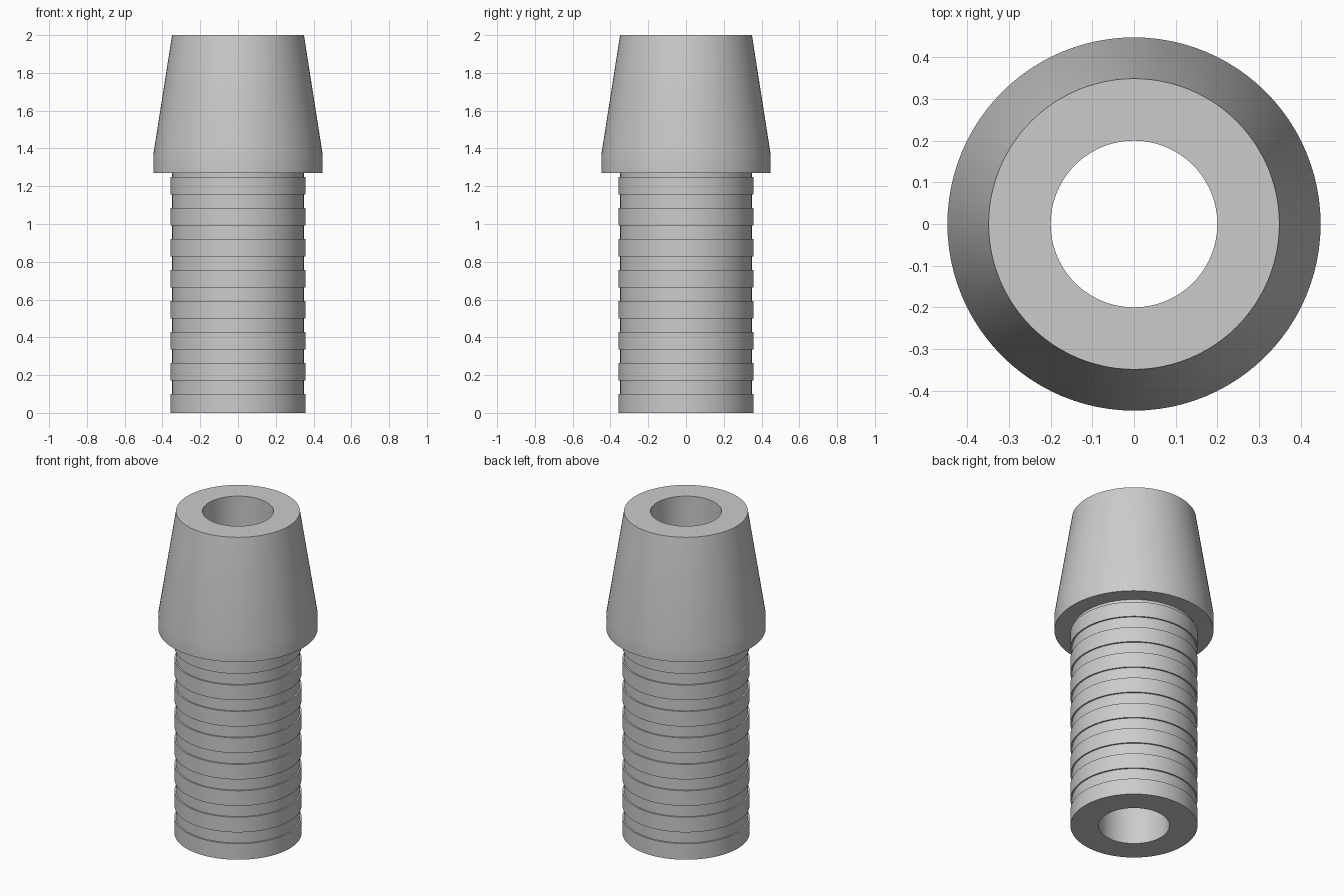
import bpy
import bmesh
import math

if "Cube" in bpy.data.objects:
    bpy.data.objects.remove(bpy.data.objects["Cube"])

SEGMENTS = 96
BORE = 0.2

grey = bpy.data.materials.new("plain grey")
grey.diffuse_color = (0.6, 0.6, 0.6, 1.0)
grey.use_nodes = True
grey.node_tree.nodes["Principled BSDF"].inputs["Base Color"].default_value = grey.diffuse_color


def lathe(name, profile):
    """Spin a closed (radius, height) profile around the z axis."""
    bm = bmesh.new()
    verts = [bm.verts.new((r, 0, z)) for r, z in profile]
    edges = [bm.edges.new((verts[i], verts[(i + 1) % len(verts)]))
             for i in range(len(verts))]
    bmesh.ops.spin(bm, geom=verts + edges, cent=(0, 0, 0), axis=(0, 0, 1),
                   angle=math.tau, steps=SEGMENTS, use_merge=False)
    bmesh.ops.remove_doubles(bm, verts=bm.verts[:], dist=1e-5)
    bmesh.ops.recalc_face_normals(bm, faces=bm.faces[:])
    mesh = bpy.data.meshes.new(name)
    bm.to_mesh(mesh)
    bm.free()
    mesh.materials.append(grey)
    obj = bpy.data.objects.new(name, mesh)
    bpy.context.collection.objects.link(obj)
    bpy.ops.object.select_all(action='DESELECT')
    obj.select_set(True)
    bpy.context.view_layer.objects.active = obj
    bpy.ops.object.shade_smooth_by_angle(angle=math.radians(30))
    return obj


# One hollow fitting: ribbed stem, then collar and tapered head
RIB, GROOVE, PITCH = 0.358, 0.349, 0.1643
profile = [(BORE, 0.0)]
for i in range(8):
    top = 0.1 + i * PITCH
    bottom = 0.0 if i == 0 else top - 0.094
    if i:
        profile.append((GROOVE, bottom))
    profile += [(RIB, bottom), (RIB, top), (GROOVE, top)]
profile += [(GROOVE, 1.27), (0.448, 1.27), (0.448, 1.37),
            (0.349, 2.0), (BORE, 2.0)]

lathe("ribbed_hose_fitting", profile)
